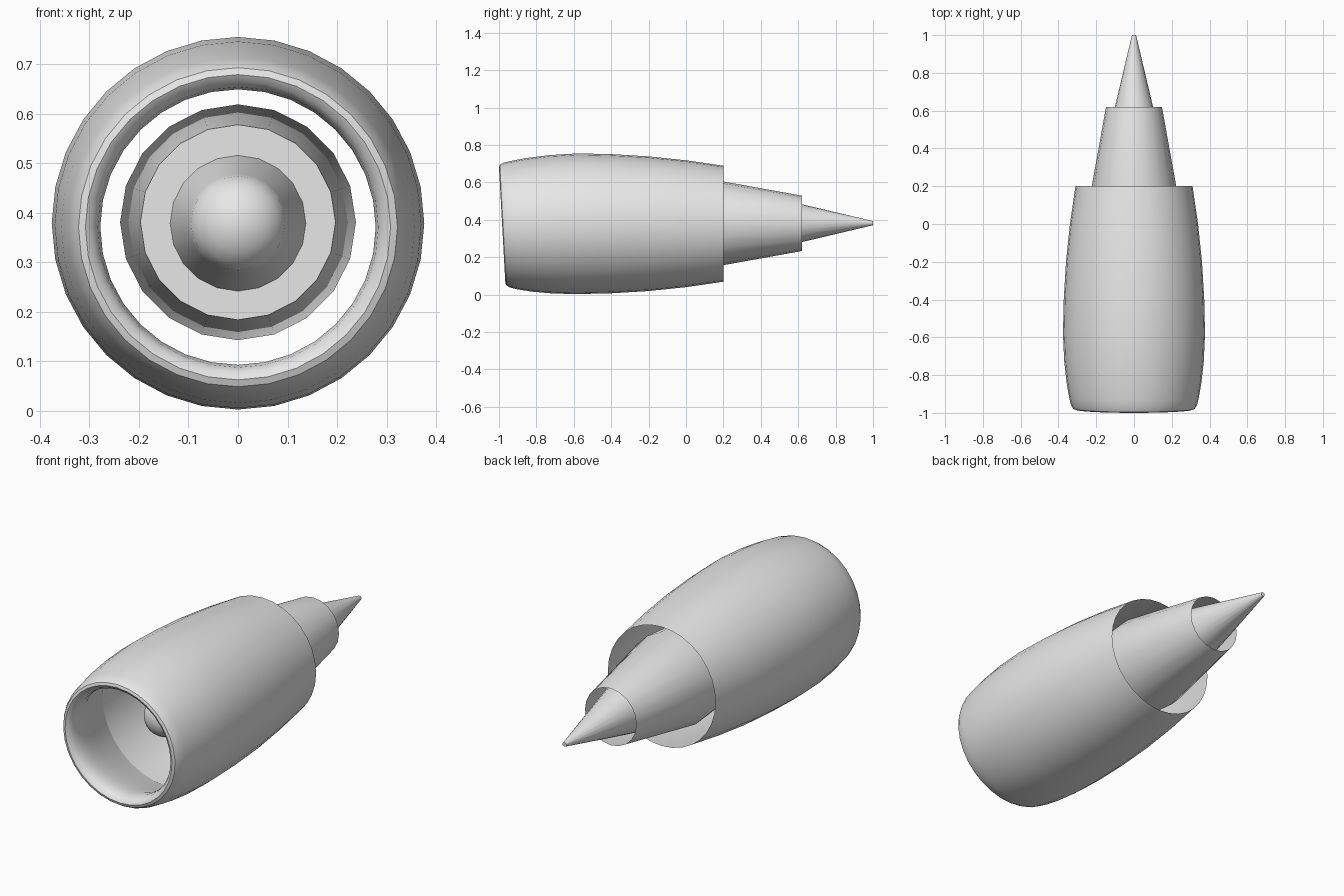
import bpy
import bmesh
from math import sin, cos, pi, radians

if "Cube" in bpy.data.objects:
    bpy.data.objects.remove(bpy.data.objects["Cube"], do_unlink=True)

GREY = (0.8, 0.8, 0.8, 1.0)
metal = bpy.data.materials.new("light_grey_metal")
metal.use_nodes = True
metal.diffuse_color = GREY
metal.node_tree.nodes["Principled BSDF"].inputs["Base Color"].default_value = GREY


def lathe(name, profile, sides, axis_z, cap_start=False, cap_end=False, warp=None):
    """Revolve (y, radius) points about a lengthwise axis; radius 0 makes a pole."""
    bm = bmesh.new()
    rings = []
    for y, r in profile:
        if r == 0:
            rings.append([bm.verts.new((0, y, axis_z))])
            continue
        ring = []
        for i in range(sides):
            a = 2 * pi * i / sides
            point = (r * sin(a), y, axis_z + r * cos(a))
            ring.append(bm.verts.new(warp(*point) if warp else point))
        rings.append(ring)
    for a, b in zip(rings, rings[1:]):
        for i in range(sides):
            j = (i + 1) % sides
            if len(a) == 1:
                bm.faces.new((a[0], b[i], b[j]))
            elif len(b) == 1:
                bm.faces.new((a[i], b[0], a[j]))
            else:
                bm.faces.new((a[i], b[i], b[j], a[j]))
    if cap_start:
        bm.faces.new(rings[0])
    if cap_end:
        bm.faces.new(rings[-1])
    bmesh.ops.recalc_face_normals(bm, faces=bm.faces)
    mesh = bpy.data.meshes.new(name)
    bm.to_mesh(mesh)
    bm.free()
    mesh.materials.append(metal)
    obj = bpy.data.objects.new(name, mesh)
    bpy.context.collection.objects.link(obj)
    bpy.ops.object.select_all(action="DESELECT")
    obj.select_set(True)
    bpy.context.view_layer.objects.active = obj
    bpy.ops.object.shade_smooth_by_angle(angle=radians(35))
    return obj


def droop(x, y, z):
    """Lean the intake back at the bottom and lower it slightly."""
    fade = min(1, max(0, (-0.58 - y) / 0.35))
    return x, y - 0.055 * (z - 0.38) * fade, z - 0.008 * fade


# Outer cowl: flared inner liner, rounded lip, then the thin outer skin
cowl = [(-0.585, 0.372), (-0.68, 0.342), (-0.78, 0.308), (-0.87, 0.284),
        (-0.92, 0.278), (-0.955, 0.283), (-0.975, 0.294), (-0.983, 0.308),
        (-0.978, 0.322), (-0.96, 0.333), (-0.92, 0.343), (-0.84, 0.357),
        (-0.72, 0.37), (-0.58, 0.376), (-0.4, 0.372), (-0.2, 0.36),
        (0.0, 0.339), (0.2, 0.31)]
lathe("outer_cowl", cowl, 32, 0.379, warp=droop)

# Core casing: flat front, swelling body, open tapered nozzle
lathe("core_casing", [(-0.42, 0.197), (0.12, 0.238), (0.62, 0.148)],
      20, 0.381, cap_start=True)

# Spinner: tapered hub with a domed nose
dome = [(-0.61 - 0.085 * cos(t * pi / 10), 0.1 * sin(t * pi / 10)) for t in range(6)]
lathe("spinner", dome + [(-0.42, 0.137)], 20, 0.379)

# Exhaust cone
lathe("exhaust_cone", [(0.2, 0.198), (0.62, 0.101), (1.0, 0.011)],
      20, 0.382, cap_start=True, cap_end=True)
